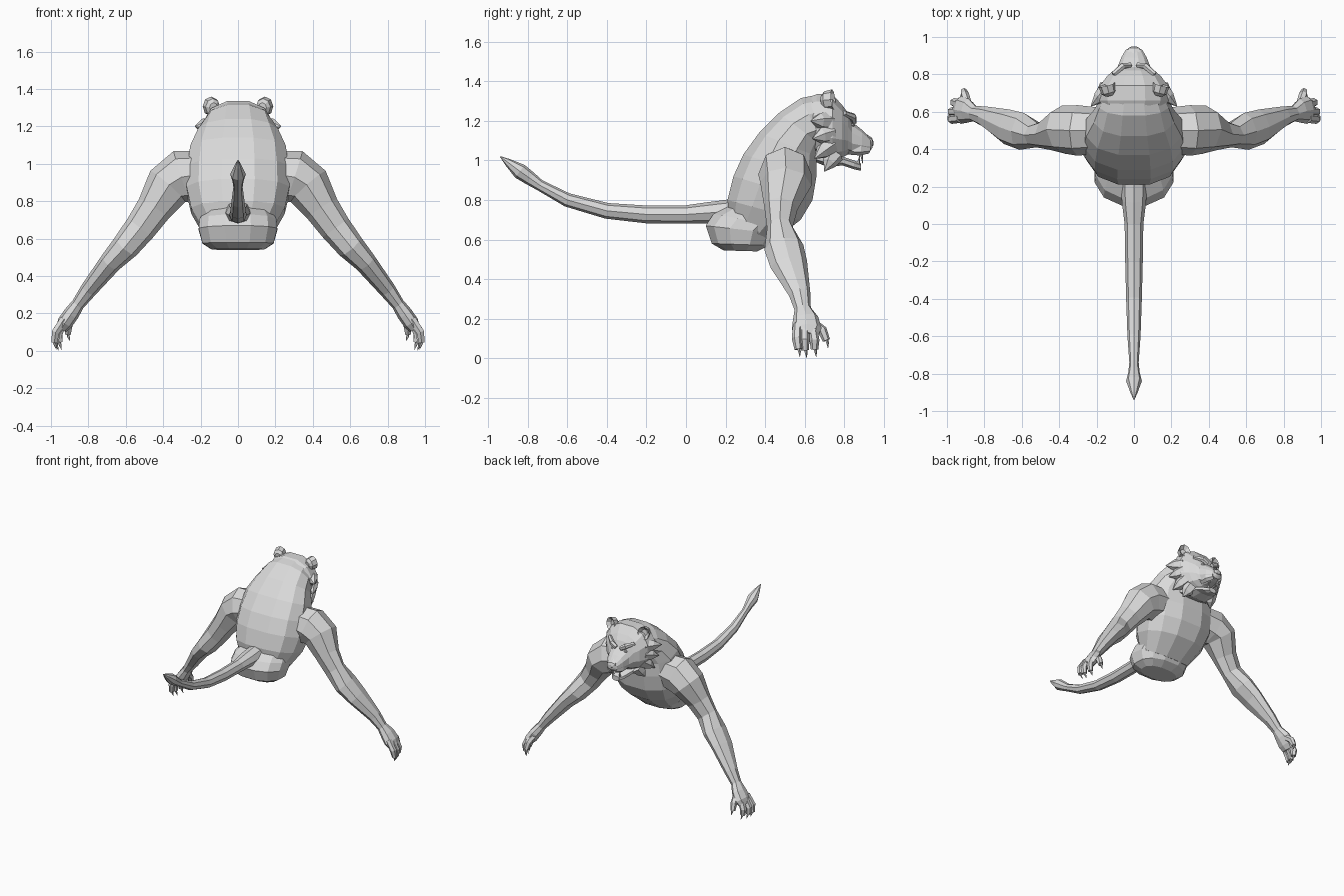
import bpy, bmesh, math
from mathutils import Vector as V

fur = bpy.data.materials.new("light_grey")
fur.diffuse_color = (0.7, 0.7, 0.7, 1)


def ring(c, u, v, n=8, half=False, p=1.0):
    """Polygon ring round c with half-axes u and v; p < 1 makes it boxier."""
    pts = []
    for i in range(n):
        a = 2 * math.pi * (i + (0.5 if half else 0)) / n
        k = 1 / math.cos(math.pi / n) if half else 1
        ca, sa = math.cos(a), math.sin(a)
        ca = math.copysign(min(1, abs(ca * k)) ** p, ca)
        sa = math.copysign(min(1, abs(sa * k)) ** p, sa)
        pts.append(V(c) + V(u) * ca + V(v) * sa)
    return pts


def loft(name, rings, mirror=False):
    """Skin a row of rings, close both ends, optionally mirror across x."""
    bm = bmesh.new()
    rows = [[bm.verts.new(p) for p in r] for r in rings]
    n = len(rows[0])
    for a, b in zip(rows, rows[1:]):
        for i in range(n):
            j = (i + 1) % n
            bm.faces.new((a[i], a[j], b[j], b[i]))
    bm.faces.new(rows[0])
    bm.faces.new(rows[-1])
    bmesh.ops.remove_doubles(bm, verts=bm.verts, dist=0.0002)
    bmesh.ops.recalc_face_normals(bm, faces=bm.faces)
    me = bpy.data.meshes.new(name)
    bm.to_mesh(me)
    bm.free()
    me.materials.append(fur)
    ob = bpy.data.objects.new(name, me)
    bpy.context.collection.objects.link(ob)
    if mirror:
        ob.modifiers.new("mirror", 'MIRROR')
    return ob


def limb(name, path, hint, n=8, mirror=False):
    """Tube along (x, y, z, radius toward hint, other radius) stations."""
    pts = [V(s[:3]) for s in path]
    rings = []
    for i, s in enumerate(path):
        t = (pts[min(i + 1, len(pts) - 1)] - pts[max(i - 1, 0)]).normalized()
        u = V(hint)
        u = (u - t * u.dot(t)).normalized()
        rings.append(ring(pts[i], u * s[3], t.cross(u) * s[4], n))
    return loft(name, rings, mirror)


def body(name, rows):
    """Trunk part from (back y, back z, front y, front z, half width) rows."""
    rings = []
    for by, bz, fy, fz, w in rows:
        b, f = V((0, by, bz)), V((0, fy, fz))
        rings.append(ring((b + f) / 2, (w, 0, 0), (f - b) / 2, 12, True, 0.85))
    return loft(name, rings)


# Trunk
body("pelvis", [
    (.19, .545, .36, .54, .14), (.13, .58, .42, .57, .19), (.10, .67, .46, .63, .21),
    (.14, .73, .50, .66, .205), (.22, .77, .50, .70, .18)])
body("torso", [
    (.22, .70, .44, .59, .19), (.21, .80, .58, .70, .25), (.24, .92, .64, .80, .275),
    (.29, 1.03, .66, .92, .27), (.37, 1.14, .66, 1.02, .255), (.47, 1.24, .68, 1.08, .215),
    (.58, 1.315, .70, 1.07, .185), (.68, 1.335, .74, 1.09, .15)])

# Tail with a tuft at the tip
limb("tail", [
    (0, .24, .745, .07, .06), (0, .12, .735, .065, .055), (0, 0, .727, .05, .046),
    (0, -.2, .727, .047, .045), (0, -.4, .745, .042, .04), (0, -.6, .80, .035, .035),
    (0, -.74, .875, .025, .028), (0, -.79, .91, .03, .035), (0, -.84, .945, .042, .04),
    (0, -.90, .99, .02, .02), (0, -.94, 1.02, .002, .002)], (1, 0, 0))

# Arms: shoulder, upper arm, elbow, forearm, wrist, palm
limb("arm", [
    (.16, .50, .95, .12, .12), (.30, .50, .93, .135, .145), (.375, .505, .88, .13, .125),
    (.45, .48, .76, .085, .095), (.52, .475, .66, .065, .085), (.60, .495, .56, .10, .075),
    (.68, .52, .475, .095, .06), (.80, .575, .325, .055, .045), (.855, .59, .25, .042, .035),
    (.89, .605, .20, .065, .042), (.925, .61, .15, .075, .042), (.945, .61, .115, .06, .03)],
    (0, 1, 0), 8, True)

# Fingers and claws: (root, knuckle, tip)
for k, (root, knuckle, tip) in enumerate([
        ((.93, .565, .17), (.975, .56, .10), (.982, .568, .045)),
        ((.94, .60, .15), (.975, .60, .09), (.972, .602, .04)),
        ((.935, .64, .15), (.96, .65, .09), (.955, .65, .045)),
        ((.89, .64, .18), (.905, .69, .14), (.91, .71, .09))]):
    limb("finger_%d" % k, [(*root, .024, .024), (*knuckle, .025, .024), (*tip, .019, .018)],
         (0, 1, 0), 6, True)
    x, y, z = tip
    limb("claw_%d" % k, [(x, y, z + .01, .01, .01), (x - .004, y + .006, z - .015, .007, .007),
                         (x - .012, y + .008, z - .038, .001, .001)], (0, 1, 0), 5, True)


# Head: skull running into the muzzle, then the lower jaw
def along_y(name, rows, n):
    loft(name, [ring((0, y, (t + b) / 2), (w, 0, 0), (0, 0, (t - b) / 2), n, True, .85)
                for y, t, b, w in rows])


along_y("skull", [
    (.56, 1.29, 1.10, .14), (.66, 1.335, 1.02, .185), (.74, 1.335, 1.0, .18),
    (.79, 1.28, 1.015, .145), (.82, 1.24, 1.03, .11), (.84, 1.195, 1.03, .088),
    (.89, 1.155, 1.035, .068), (.93, 1.115, 1.045, .045), (.943, 1.09, 1.065, .02)], 12)
along_y("lower_jaw", [
    (.66, 1.04, .99, .12), (.72, 1.04, .965, .11), (.79, 1.02, .975, .08),
    (.85, 1.0, .955, .055), (.885, .985, .948, .03)], 8)
along_y("nose", [
    (.91, 1.135, 1.09, .03), (.94, 1.115, 1.07, .032), (.948, 1.095, 1.075, .015)], 6)

# Brows, eyes and muzzle pads
limb("brow", [(.02, .85, 1.195, .018, .014), (.06, .845, 1.22, .02, .018),
              (.11, .80, 1.24, .012, .015)], (0, 0, 1), 6, True)
limb("eye", [(.055, .825, 1.178, .016, .012), (.057, .845, 1.178, .014, .01),
             (.058, .852, 1.178, .003, .003)], (1, 0, 0), 6, True)
limb("muzzle_pad", [(.05, .82, 1.06, .03, .02), (.045, .88, 1.06, .035, .028),
                    (.025, .925, 1.06, .025, .02)], (0, 0, 1), 6, True)

# Fangs
for name, a, b in (("upper_fang", (.04, .885, 1.045), (.038, .893, .985)),
                   ("lower_fang", (.028, .87, .98), (.03, .878, 1.025))):
    limb(name, [(*a, .01, .01), (*b, .001, .001)], (0, 1, 0), 5, True)

# Cupped ears, opening forward
d = V((.25, .95, .1)).normalized()
side = d.cross(V((0, 0, 1))).normalized()
up = side.cross(d)
loft("ear", [ring(V((.138, .715, 1.305)) + d * o, side * r, up * r * 1.15, 8)
             for o, r in ((-.03, .022), (-.012, .04), (.03, .045), (.005, .022))], True)

# Swept-back cheek fur: (root, tip)
for k, (root, tip) in enumerate([
        ((.14, .72, 1.20), (.23, .63, 1.20)), ((.14, .73, 1.14), (.21, .64, 1.11)),
        ((.12, .73, 1.08), (.18, .65, 1.01)), ((.09, .75, 1.03), (.13, .70, .945))]):
    mid = V(root).lerp(V(tip), .5)
    limb("cheek_fur_%d" % k, [(*root, .05, .05), (*mid, .042, .035), (*tip, .002, .002)],
         (0, .4, 1), 6, True)
